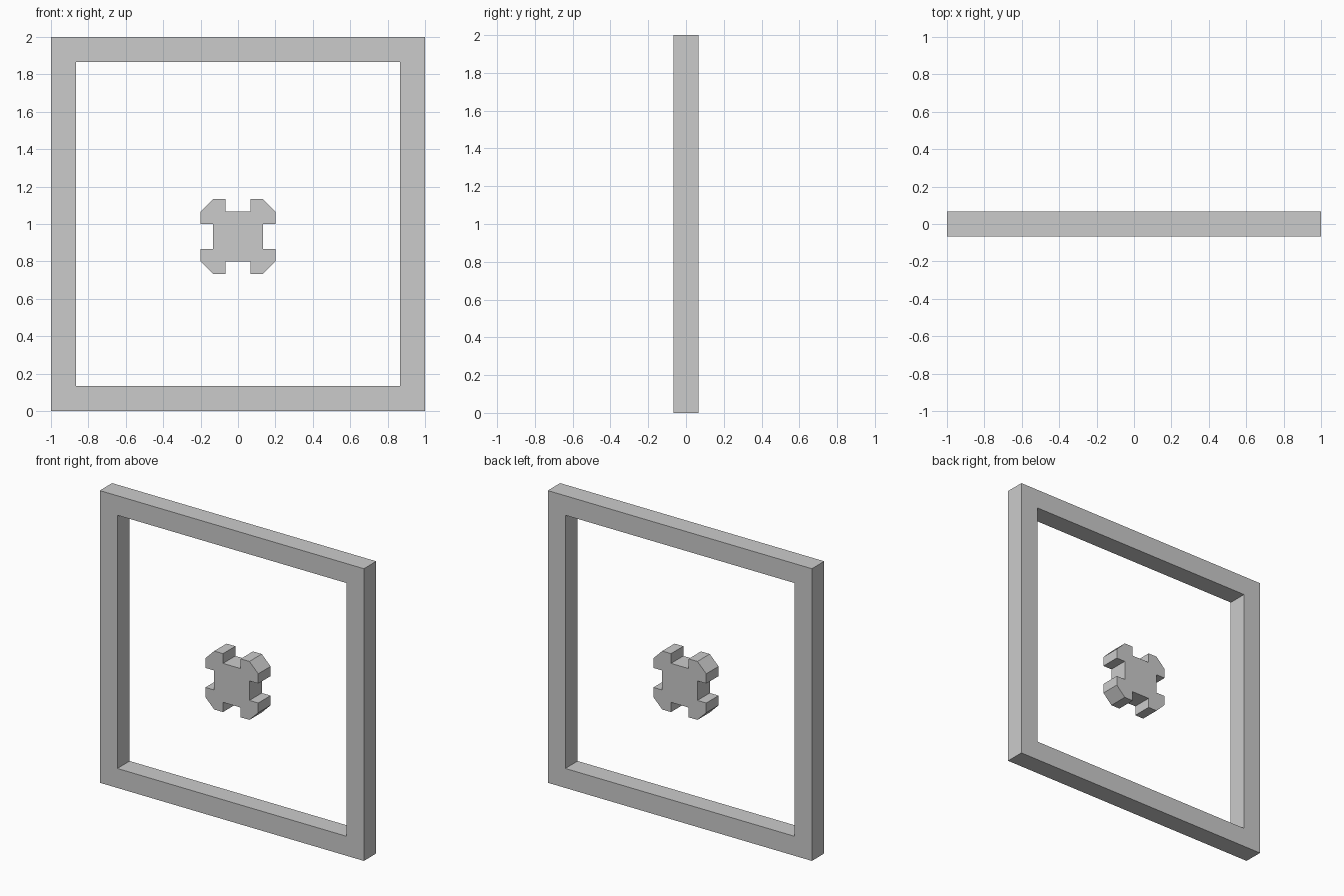
import bpy, bmesh

if "Cube" in bpy.data.objects:
    bpy.data.objects.remove(bpy.data.objects["Cube"])

U = 2 / 30            # grid module: the frame is 30 modules wide
DEPTH = 2 * U


def extrude_object(name, bm):
    """Turn a flat face set at the front plane into a solid of full depth."""
    res = bmesh.ops.extrude_face_region(bm, geom=bm.faces[:])
    verts = [g for g in res["geom"] if isinstance(g, bmesh.types.BMVert)]
    bmesh.ops.translate(bm, verts=verts, vec=(0, DEPTH, 0))
    bmesh.ops.recalc_face_normals(bm, faces=bm.faces[:])
    mesh = bpy.data.meshes.new(name)
    bm.to_mesh(mesh)
    bm.free()
    obj = bpy.data.objects.new(name, mesh)
    bpy.context.collection.objects.link(obj)
    return obj


def ring(bm, points, centre_z):
    return [bm.verts.new((x * U, -DEPTH / 2, (centre_z + z) * U)) for x, z in points]


# Square outer frame with mitred front faces
bm = bmesh.new()
corners = [(-1, -1), (1, -1), (1, 1), (-1, 1)]
outer = ring(bm, [(15 * x, 15 * z) for x, z in corners], 15)
inner = ring(bm, [(13 * x, 13 * z) for x, z in corners], 15)
for i in range(4):
    j = (i + 1) % 4
    bm.faces.new((outer[i], outer[j], inner[j], inner[i]))
extrude_object("square_frame", bm)

# Central notched piece: one chamfered corner repeated by quarter turns
bm = bmesh.new()
corner = [(2, 1), (3, 1), (3, 2), (2, 3), (1, 3), (1, 2)]
profile = []
for _ in range(4):
    profile += corner
    corner = [(-z, x) for x, z in corner]
bm.faces.new(ring(bm, profile, 14))
extrude_object("notched_centre", bm)
